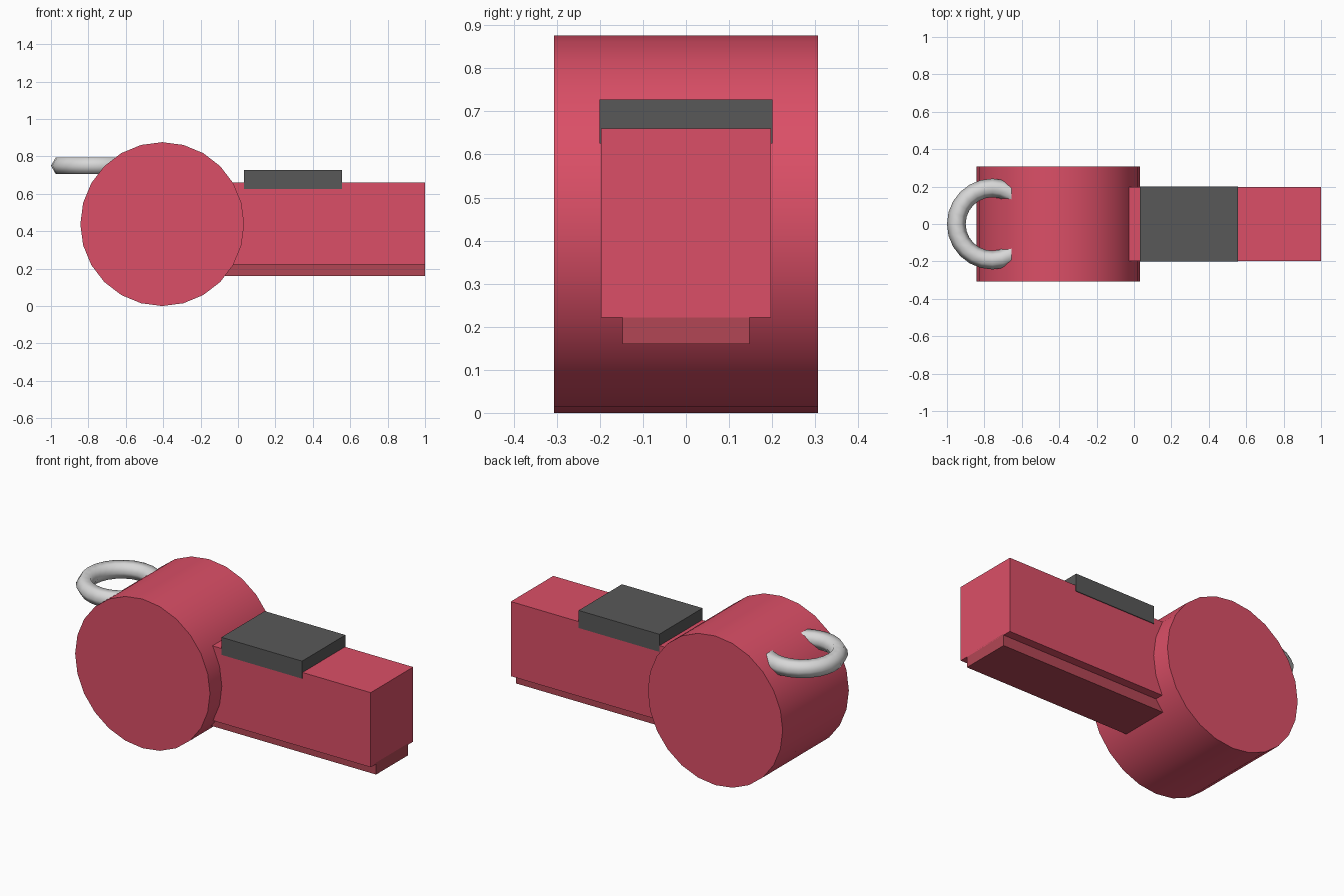
import bpy
import math

cube = bpy.data.objects.get("Cube")
if cube:
    bpy.data.objects.remove(cube, do_unlink=True)


def material(name, rgb):
    m = bpy.data.materials.new(name)
    m.use_nodes = True
    m.diffuse_color = (*rgb, 1)
    m.node_tree.nodes["Principled BSDF"].inputs["Base Color"].default_value = (*rgb, 1)
    return m


RED = material("red plastic", (0.71, 0.078, 0.135))
DARK_RED = material("dark red plastic", (0.45, 0.062, 0.09))
GREY = material("dark grey", (0.098, 0.098, 0.098))
METAL = material("light metal", (0.68, 0.68, 0.68))


def finish(name, mat, smooth=False):
    ob = bpy.context.object
    ob.name = name
    ob.data.materials.append(mat)
    if smooth:
        bpy.ops.object.shade_smooth_by_angle(angle=math.radians(smooth))
    return ob


def box(name, mat, x, y, z):
    """Box spanning the given (low, high) ranges in x and z, and -y to y."""
    bpy.ops.mesh.primitive_cube_add(size=1, location=(sum(x) / 2, 0, sum(z) / 2))
    bpy.context.object.scale = (x[1] - x[0], 2 * y, z[1] - z[0])
    bpy.ops.object.transform_apply(location=False, rotation=False, scale=True)
    return finish(name, mat)


# Round sound chamber lying on its side
bpy.ops.mesh.primitive_cylinder_add(vertices=24, radius=0.438, depth=0.614,
                                    location=(-0.405, 0, 0.438),
                                    rotation=(math.pi / 2, 0, 0))
finish("chamber", RED, 30)

# Mouthpiece, its lower rail and the pad over it
box("mouthpiece", RED, (-0.2, 1.0), 0.197, (0.222, 0.66))
box("lower_rail", DARK_RED, (-0.2, 1.0), 0.147, (0.16, 0.23))
box("top_pad", GREY, (0.033, 0.557), 0.201, (0.625, 0.728))

# Lanyard ring sunk into the chamber
bpy.ops.mesh.primitive_torus_add(major_segments=24, minor_segments=6,
                                 major_radius=0.193, minor_radius=0.05,
                                 location=(-0.757, 0, 0.75))
finish("lanyard_ring", METAL, 70)
